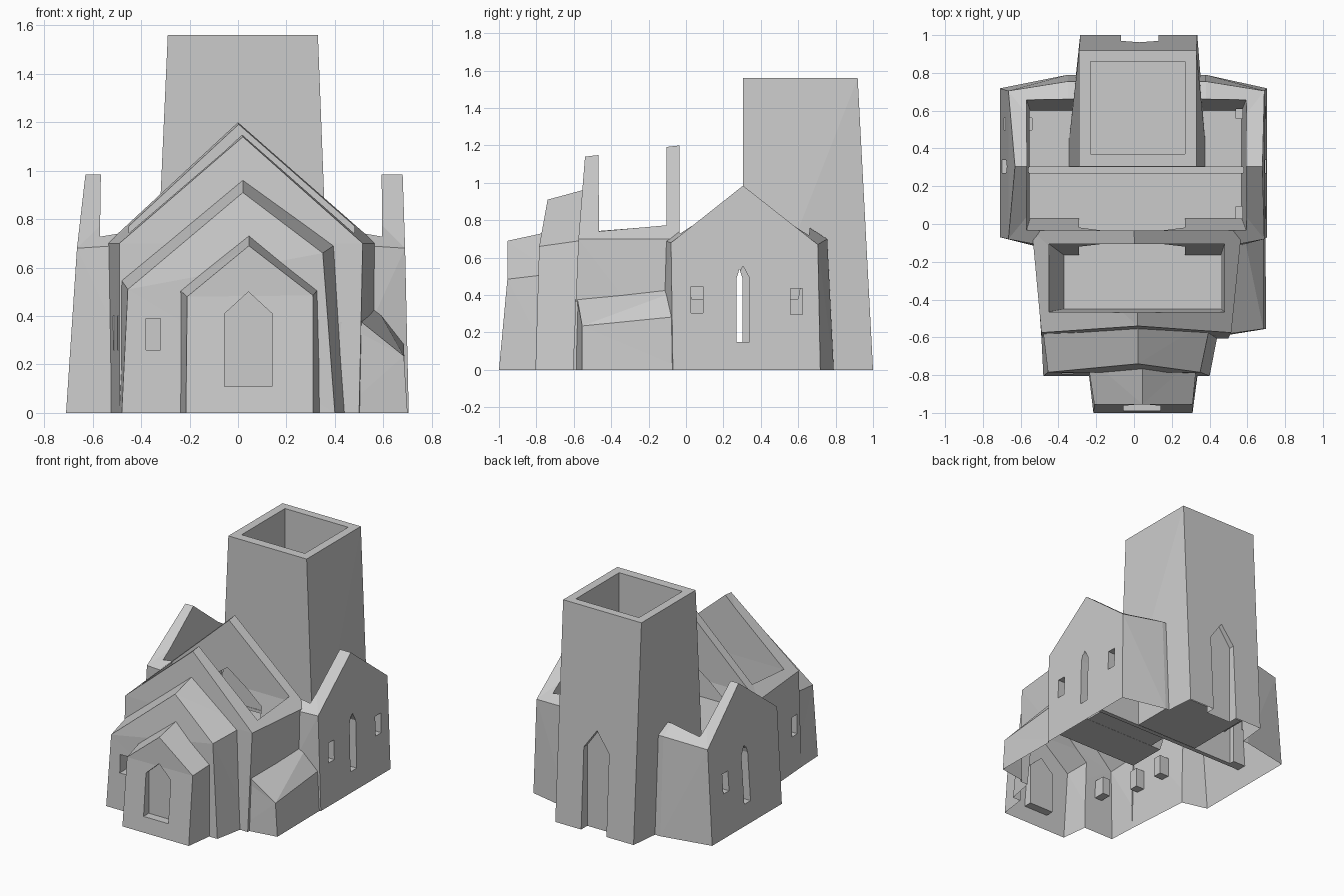
import bpy, bmesh

if "Cube" in bpy.data.objects:
    bpy.data.objects.remove(bpy.data.objects["Cube"])


def loft(name, *sections):
    """Closed solid skinned through 4- or 5-point sections."""
    bm = bmesh.new()
    rings = [[bm.verts.new(p) for p in s] for s in sections]
    n = len(sections[0])
    for a, b in zip(rings, rings[1:]):
        for i in range(n):
            j = (i + 1) % n
            bm.faces.new((a[i], a[j], b[j], b[i]))
    for r in (rings[0], rings[-1]):
        if n == 4:
            bm.faces.new(r)
        else:
            bm.faces.new((r[0], r[1], r[2], r[4]))
            bm.faces.new((r[2], r[3], r[4]))
    bmesh.ops.triangulate(bm, faces=bm.faces[:])
    bmesh.ops.recalc_face_normals(bm, faces=bm.faces[:])
    me = bpy.data.meshes.new(name)
    bm.to_mesh(me)
    bm.free()
    ob = bpy.data.objects.new(name, me)
    bpy.context.collection.objects.link(ob)
    return ob


def rect(x0, x1, y0, y1, z):
    return [(x0, y0, z), (x1, y0, z), (x1, y1, z), (x0, y1, z)]


def opening(name, axis, c, w, z0, z1, a, b, peak=0):
    """Window or door cutter along an axis, with an optional pointed head."""
    pts = [(c - w, z0), (c + w, z0), (c + w, z1)]
    pts += [(c, z1 + peak)] if peak else []
    pts += [(c - w, z1)]
    place = (lambda t: [(t, u, v) for u, v in pts]) if axis == 'X' else \
            (lambda t: [(u, t, v) for u, v in pts])
    return loft(name, place(a), place(b))


def combine(target, op, *others):
    for o in others:
        m = target.modifiers.new(op, 'BOOLEAN')
        m.operation, m.solver, m.object = op, 'EXACT', o
        dg = bpy.context.evaluated_depsgraph_get()
        me = bpy.data.meshes.new_from_object(target.evaluated_get(dg))
        target.modifiers.clear()
        target.data = me
        bpy.data.objects.remove(o)


FLOOR = 0.38

# Chancel: gabled block widening and rising towards the back
church = loft("ruined_church",
    [(-.49, -.605, 0), (.50, -.605, 0), (.515, -.575, .70), (.02, -.54, 1.14), (-.49, -.575, .70)],
    [(-.53, -.035, 0), (.57, -.035, 0), (.57, -.035, .70), (0, -.035, 1.2), (-.54, -.035, .70)])

# Front hall and porch, each a smaller gabled step
hall = loft("front_hall",
    [(-.48, -.805, 0), (.40, -.805, 0), (.35, -.785, .66), (.02, -.74, .91), (-.455, -.785, .51)],
    [(-.495, -.50, 0), (.46, -.50, 0), (.41, -.50, .70), (.02, -.50, .975), (-.49, -.50, .56)])
porch = loft("porch",
    [(-.215, -1, 0), (.31, -1, 0), (.31, -.955, .485), (.045, -.955, .69), (-.21, -.955, .48)],
    [(-.25, -.70, 0), (.35, -.70, 0), (.335, -.70, .515), (.045, -.70, .745), (-.25, -.70, .515)])

# Lean-to aisle on the right
aisle = loft("lean_to",
    [(.42, -.60, 0), (.70, -.555, 0), (.685, -.555, .235), (.51, -.58, .375), (.42, -.59, .375)],
    [(.42, 0, 0), (.695, 0, 0), (.685, 0, .29), (.57, 0, .44), (.42, 0, .44)])


# Transept: gable ends left and right, bulging slightly at the middle
def transept_end(base, eave, apex):
    return [(base, -.07, 0), (base, .718, 0), (eave, .705, .67), (apex, .305, .985), (eave, -.08, .68)]


transept = loft("transept", transept_end(-.71, -.665, -.63),
    [(-.35, -.16, 0), (-.35, .79, 0), (-.35, .755, .70), (-.35, .305, .985), (-.35, -.14, .70)],
    [(.38, -.16, 0), (.38, .79, 0), (.38, .755, .70), (.38, .305, .985), (.38, -.14, .70)],
    transept_end(.705, .69, .68))
combine(church, 'UNION', transept, aisle, hall, porch)

# Roofless interiors and the arch between them
combine(church, 'DIFFERENCE',
    loft("chancel_room", rect(-.37, .46, -.45, -.165, FLOOR), rect(-.45, .48, -.465, -.105, .74),
         rect(-.46, .485, -.47, -.105, 1.4)),
    loft("transept_room", rect(-.55, .57, .03, .60, FLOOR), rect(-.57, .595, -.035, .66, .74),
         rect(-.56, .59, -.034, .68, 1.4)),
    opening("chancel_arch", 'Y', -.01, .28, FLOOR + .001, .65, -.25, .1, .2))

# Tapered open-topped tower
tower = loft("tower",
    [(-.36, .305, 0), (.39, .305, 0), (.335, 1, 0), (-.285, 1, 0)],
    rect(-.29, .33, .305, .918, 1.56))
combine(church, 'UNION', tower)
combine(church, 'DIFFERENCE',
    loft("tower_well", rect(-.23, .27, .37, .86, .1), rect(-.23, .27, .37, .86, 1.8)),
    opening("tower_door", 'Y', .03, .10, -.1, .58, .93, 1.1, .14),
    opening("porch_recess", 'Y', .043, .098, .11, .41, -1.1, -.93, .09),
    opening("hall_window", 'Y', -.35, .03, .26, .39, -.9, -.71))

# Side windows; the lancets line up right through the building
combine(church, 'DIFFERENCE',
    opening("lancets", 'X', .286, .016, .15, .49, -.8, .8, .05))
for s in (1, -1):
    combine(church, 'DIFFERENCE', opening("lancet", 'X', .305, .035, .15, .49, s * .6, s * .8, .065))
for y, z, a, b in ((.06, .375, .54, .8), (.59, .365, .54, .8), (.53, .375, -.54, -.8),
                   (-.52, .33, -.43, -.6), (-.28, .33, -.44, -.6)):
    combine(church, 'DIFFERENCE', opening("window", 'X', y, .032, z - .07, z + .07, a, b))

# Open underside, flat shading
bm = bmesh.new()
bm.from_mesh(church.data)
bmesh.ops.delete(bm, geom=[f for f in bm.faces if all(abs(v.co.z) < .002 for v in f.verts)],
                 context='FACES')
for f in bm.faces:
    f.smooth = False
bm.to_mesh(church.data)
bm.free()
